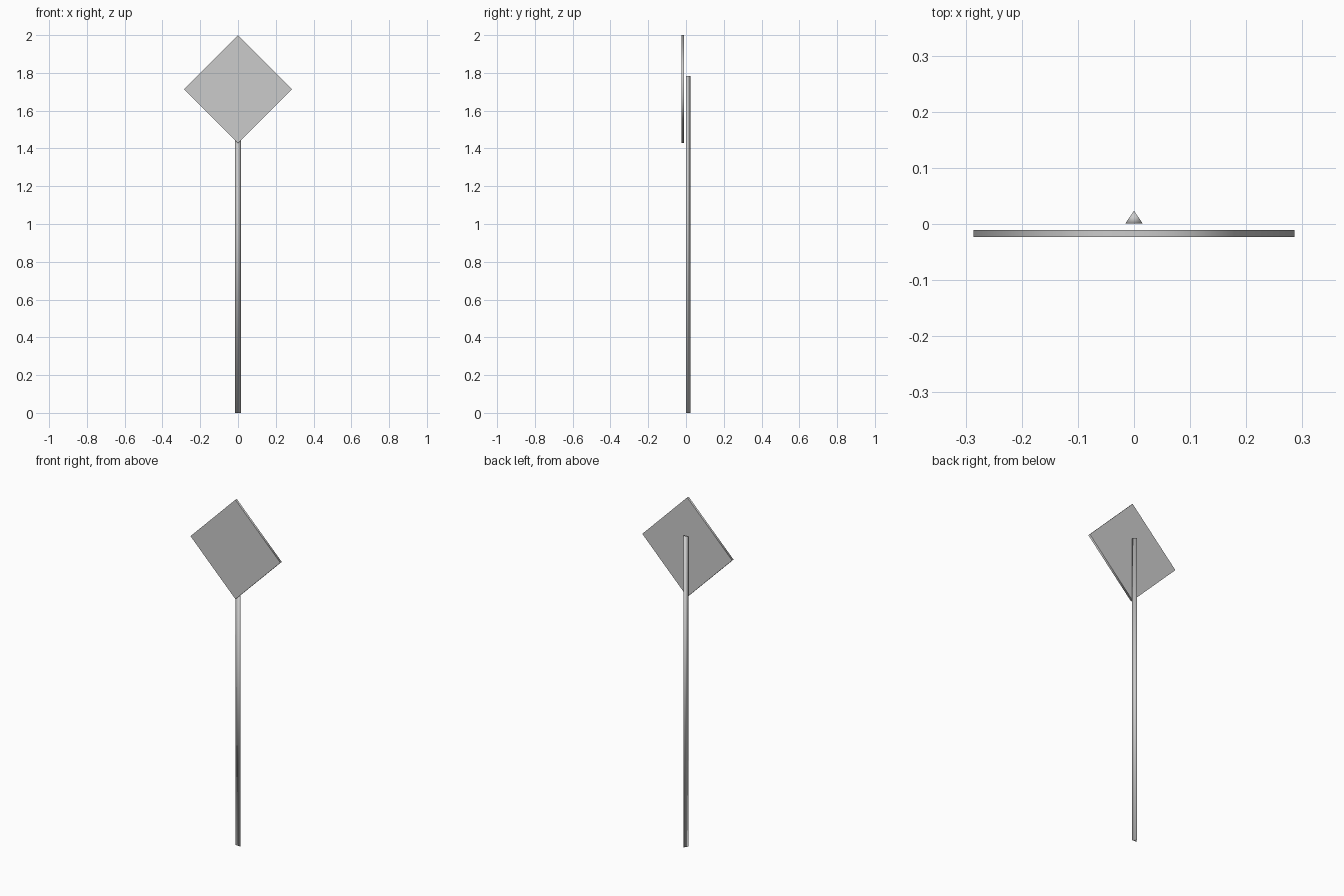
import bpy, bmesh
from math import pi, sin, cos

if "Cube" in bpy.data.objects:
    bpy.data.objects.remove(bpy.data.objects["Cube"])


def prism(name, outline, direction):
    """Extrude a closed 3D outline along a direction into a capped solid."""
    bm = bmesh.new()
    base = bm.faces.new([bm.verts.new(p) for p in outline])
    ext = bmesh.ops.extrude_face_region(bm, geom=[base], use_keep_orig=True)
    moved = [v for v in ext["geom"] if isinstance(v, bmesh.types.BMVert)]
    bmesh.ops.translate(bm, verts=moved, vec=direction)
    bmesh.ops.recalc_face_normals(bm, faces=bm.faces)
    mesh = bpy.data.meshes.new(name)
    bm.to_mesh(mesh)
    bm.free()
    obj = bpy.data.objects.new(name, mesh)
    bpy.context.collection.objects.link(obj)
    return obj


# Three-sided post, one flat side towards the plate
post_outline = [(-0.0155, 0.001, 0), (0.0155, 0.001, 0), (0, 0.0235, 0)]
post = prism("sign_post", post_outline, (0, 0, 1.783))
for face in post.data.polygons:
    face.use_smooth = True

# Diamond plate: a square stood on its corner, just in front of the post
half = 0.286
corners = [(half * cos(i * pi / 2), -0.0235, 2 - half + half * sin(i * pi / 2))
           for i in range(4)]
plate = prism("diamond_plate", corners, (0, 0.0125, 0))

# Smooth rim, flat front and back
for face in plate.data.polygons:
    face.use_smooth = abs(face.normal.y) < 0.5
